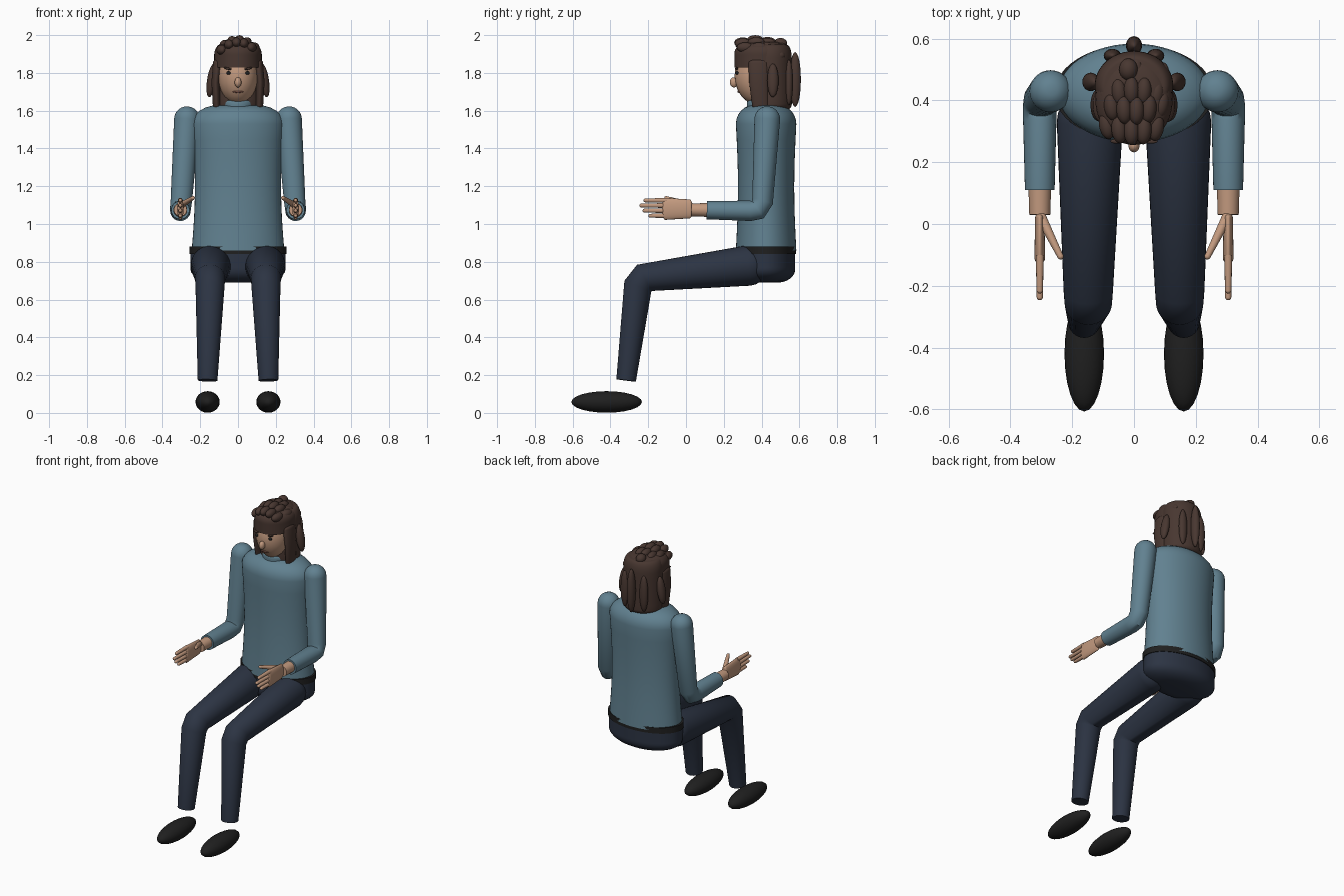
import bpy
import bmesh
from math import cos, sin, pi, radians
from mathutils import Vector, Euler

cube = bpy.data.objects.get("Cube")
if cube:
    bpy.data.objects.remove(cube, do_unlink=True)


def material(name, red, green, blue):
    made = bpy.data.materials.new(name)
    made.use_nodes = True
    colour = (red, green, blue, 1)
    made.diffuse_color = colour
    shader = next(node for node in made.node_tree.nodes if node.type == 'BSDF_PRINCIPLED')
    shader.inputs["Base Color"].default_value = colour
    return made


SWEATER = material("teal sweater", .12, .22, .28)
TROUSERS = material("navy trousers", .025, .034, .056)
SKIN = material("skin", .54, .32, .21)
HAIR = material("brown hair", .065, .038, .03)
BLACK = material("black leather", .014, .014, .014)
LIPS = material("lips", .25, .11, .08)


def finish(name, bm, mat):
    """Turn a bmesh into a smooth object that keeps its hard edges."""
    bmesh.ops.recalc_face_normals(bm, faces=bm.faces)
    mesh = bpy.data.meshes.new(name)
    bm.to_mesh(mesh)
    bm.free()
    mesh.materials.append(mat)
    for polygon in mesh.polygons:
        polygon.use_smooth = True
    mesh.set_sharp_from_angle(angle=radians(45))
    part = bpy.data.objects.new(name, mesh)
    bpy.context.collection.objects.link(part)


def skin_rings(name, rings, mat, sides=32):
    """Join rings of (centre, direction, radius across, other radius)."""
    bm = bmesh.new()
    loops = []
    for centre, along, wide, deep in rings:
        across = (Vector((1, 0, 0)) - along * along.x).normalized()
        other = along.cross(across)
        angles = [2 * pi * step / sides for step in range(sides)]
        loops.append([bm.verts.new(centre + across * wide * cos(a) + other * deep * sin(a))
                      for a in angles])
    for low, high in zip(loops, loops[1:]):
        for i in range(sides):
            bm.faces.new((low[i - 1], low[i], high[i], high[i - 1]))
    bm.faces.new(loops[0])
    bm.faces.new(loops[-1])
    finish(name, bm, mat)


def limb(name, path, start, end, mat, flat=1, round_start=False, round_end=False):
    """Sweep a tapering tube along a path, with optional domed ends."""
    points = [Vector(point) for point in path]
    steps = [b - a for a, b in zip(points, points[1:])]
    total = sum(step.length for step in steps)
    rings, travelled = [], 0
    for i, point in enumerate(points):
        before, after = steps[max(i - 1, 0)], steps[min(i, len(steps) - 1)]
        along = (before.normalized() + after.normalized()).normalized()
        radius = start + (end - start) * travelled / total
        rings.append((point, along, radius * flat, radius))
        travelled += after.length

    def dome(ring, sign):
        centre, along, wide, deep = ring
        height = sign * min(wide, deep)
        turns = [i * pi / 12 for i in range(1, 6)]
        return [(centre + along * height * sin(a), along, wide * cos(a), deep * cos(a))
                for a in turns]

    first = dome(rings[0], -1)[::-1] if round_start else []
    last = dome(rings[-1], 1) if round_end else []
    skin_rings(name, first + rings + last, mat)


def barrel(name, y, bottom, top, wide, deep, mat, curve_low=0, curve_high=0, inset=.6, waist=0):
    """Upright elliptical body with curved rims and an optional waist."""
    quarter = [i * pi / 12 for i in range(7)]
    low, high = bottom + curve_low, top - curve_high
    rows = []
    if curve_low:
        rows += [(low - curve_low * sin(a), 1 - inset * (1 - cos(a))) for a in quarter[:0:-1]]
    for i in range(9):
        rows.append((low + (high - low) * i / 8, 1 - waist * sin(pi * i / 8)))
    if curve_high:
        rows += [(high + curve_high * sin(a), 1 - inset * (1 - cos(a))) for a in quarter[1:]]
    up = Vector((0, 0, 1))
    skin_rings(name, [(Vector((0, y, z)), up, wide * s, deep * s) for z, s in rows], mat, 48)


def ellipsoid(name, centre, radii, mat, tilt=0, spin=0):
    bm = bmesh.new()
    bmesh.ops.create_uvsphere(bm, u_segments=24, v_segments=12, radius=1)
    turn = Euler((0, tilt, spin)).to_matrix()
    for vert in bm.verts:
        scaled = Vector(c * r for c, r in zip(vert.co, radii))
        vert.co = turn @ scaled + Vector(centre)
    finish(name, bm, mat)


# Trunk
MIDDLE = .424
barrel("sweater_body", MIDDLE, .86, 1.63, .245, .16, SWEATER, curve_high=.1, waist=.07)
barrel("collar", .41, 1.6, 1.655, .088, .088, SWEATER, curve_high=.02, inset=.1)
barrel("neck", .41, 1.6, 1.7, .06, .06, SKIN)
barrel("belt", MIDDLE, .84, .88, .257, .158, BLACK)
barrel("hips", MIDDLE, .69, .85, .252, .154, TROUSERS, curve_low=.07)

for side, s in (("left", 1), ("right", -1)):
    # Legs and shoes
    hip, knee, ankle = s * .143, s * .148, s * .161
    leg_path = [(hip, .33, .78), (knee, -.22, .715), (knee, -.255, .67), (ankle, -.317, .172)]
    limb(side + "_leg", leg_path, .107, .052, TROUSERS, round_start=True)
    ellipsoid(side + "_shoe", (ankle, -.42, .058), (.064, .187, .057), BLACK)

    # Sleeve and wrist
    arm = s * .305
    sleeve_path = [(s * .27, .43, 1.555), (s * .3, .405, 1.12),
                   (arm, .38, 1.075), (arm, .34, 1.07), (arm, .11, 1.073)]
    limb(side + "_sleeve", sleeve_path, .068, .048, SWEATER, round_start=True)
    limb(side + "_wrist", [(arm, .13, 1.074), (arm, .03, 1.075)], .037, .034, SKIN)

    # Hand with four fingers and a thumb turned inward
    limb(side + "_palm", [(arm, .02, 1.08), (arm, -.11, 1.08)], .05, .058, SKIN,
         flat=.3, round_start=True, round_end=True)
    fingers = (("index", -.215), ("middle", -.237), ("ring", -.22), ("little", -.19))
    for i, (finger, tip) in enumerate(fingers):
        height = 1.125 - i * .027
        limb(f"{side}_{finger}_finger", [(arm, -.1, height), (arm, tip, height)],
             .013, .01, SKIN, round_end=True)
    limb(side + "_thumb", [(s * .3, .02, 1.1), (s * .238, -.105, 1.138)], .017, .01, SKIN,
         round_start=True, round_end=True)

    # Eyes and brows
    ellipsoid(side + "_eye", (s * .05, .27, 1.8), (.012, .008, .009), BLACK)
    ellipsoid(side + "_brow", (s * .055, .268, 1.823), (.022, .008, .006), HAIR, tilt=-s * .2)

    # Hair beside the face, at the sides and at the back
    limb(side + "_front_lock", [(s * .108, .385, 1.85), (s * .118, .385, 1.75), (s * .113, .395, 1.63)],
         .055, .045, HAIR, flat=.45, round_start=True, round_end=True)
    ellipsoid(side + "_side_tuft", (s * .14, .46, 1.76), (.024, .03, .09), HAIR, tilt=-s * .15)
    ellipsoid(side + "_back_lock", (s * .07, .545, 1.75), (.028, .022, .12), HAIR)

# Head and face
ellipsoid("head", (0, .385, 1.785), (.106, .128, .155), SKIN)
ellipsoid("nose", (0, .254, 1.75), (.018, .022, .027), SKIN)
ellipsoid("mouth", (0, .281, 1.7), (.028, .008, .006), LIPS)

# Hair
barrel("fringe_band", .403, 1.828, 1.965, .125, .147, HAIR, curve_high=.06)
barrel("back_hair", .448, 1.605, 1.95, .127, .112, HAIR, curve_low=.03, curve_high=.07, inset=.25)
ellipsoid("ponytail", (0, .578, 1.765), (.026, .03, .145), HAIR)
ellipsoid("crown_knot", (-.018, .5, 1.955), (.03, .036, .03), HAIR)

# Clumps of hair over the crown, lower and closer together towards the rim
for row in range(4):
    for column in range(-2, 3):
        x = column * .04 + (.008 if row % 2 else -.008)
        y = .3 + row * .066
        toward_middle = 2.5 * x * x * (1 if row < 2 else -1)
        drop = 5 * x * x + 2.5 * (y - .37) ** 2
        ellipsoid(f"crown_clump_{row}_{column + 2}", (x, y + toward_middle, 1.973 - drop),
                  (.025, .045, .027), HAIR, spin=-2 * x)
